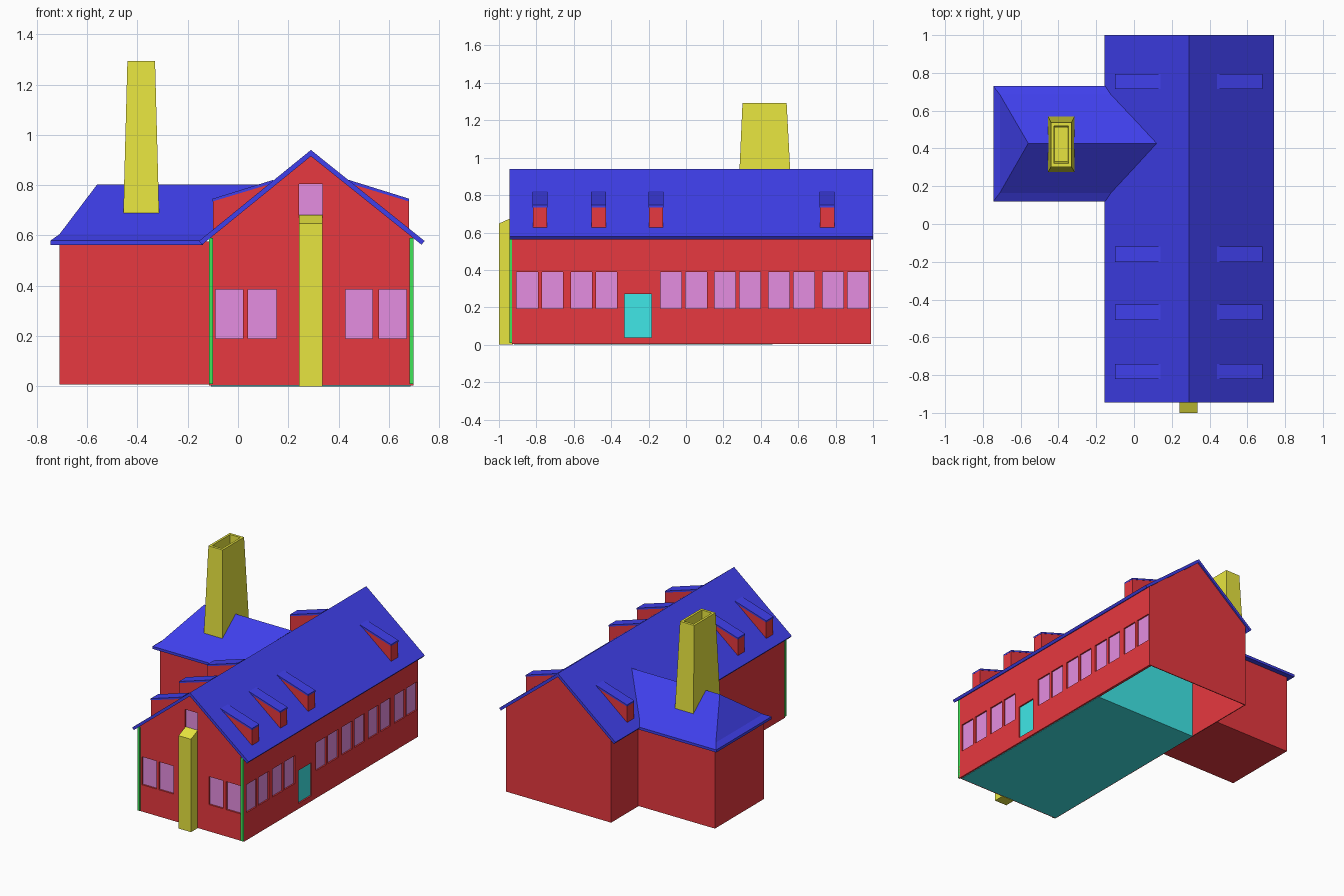
import bpy, bmesh

if "Cube" in bpy.data.objects:
    bpy.data.objects.remove(bpy.data.objects["Cube"])

def mat(name, rgb):
    m = bpy.data.materials.new(name)
    m.diffuse_color = (*rgb, 1)
    m.use_nodes = True
    m.node_tree.nodes["Principled BSDF"].inputs["Base Color"].default_value = m.diffuse_color
    return m

RED = mat("red", (0.8, 0.04, 0.05))
BLUE = mat("blue", (0.05, 0.05, 0.83))
YELLOW = mat("yellow", (0.8, 0.78, 0.05))
PINK = mat("pink", (0.78, 0.27, 0.75))
TEAL = mat("teal", (0.05, 0.8, 0.8))
GREEN = mat("green", (0.05, 0.78, 0.1))

def finish(name, bm, material):
    bmesh.ops.recalc_face_normals(bm, faces=bm.faces)
    me = bpy.data.meshes.new(name)
    bm.to_mesh(me)
    bm.free()
    me.materials.append(material)
    ob = bpy.data.objects.new(name, me)
    bpy.context.collection.objects.link(ob)
    return ob

def add_prism(bm, pts, y0, y1):
    """Extrude an x-z profile from y0 to y1."""
    f = bm.faces.new([bm.verts.new((x, y0, z)) for x, z in pts])
    ext = bmesh.ops.extrude_face_region(bm, geom=[f])["geom"]
    bmesh.ops.translate(bm, vec=(0, y1 - y0, 0),
                        verts=[v for v in ext if isinstance(v, bmesh.types.BMVert)])
    # keep both end caps
    if not f.is_valid:
        bm.faces.new([v for v in bm.verts if v.co.y == y0])

def add_box(bm, x0, x1, y0, y1, z0, z1):
    add_prism(bm, [(x0, z0), (x1, z0), (x1, z1), (x0, z1)], y0, y1)

def prism(name, pts, y0, y1, material):
    bm = bmesh.new()
    add_prism(bm, pts, y0, y1)
    return finish(name, bm, material)

def boxes(name, dims, material):
    bm = bmesh.new()
    for d in dims:
        add_box(bm, *d)
    return finish(name, bm, material)

CX = 0.29          # ridge line of the main house
XL, XR = -0.115, 0.698
YF, YB = -0.93, 0.99

# Main house walls with gables
walls = prism("main_walls", [(XL, .003), (XR, .003), (XR, .59), (CX, .918), (XL, .59)],
              YF, YB, RED)

# Openings: (start, end, bottom, top)
front = [(-.09, .02, .19, .385), (.04, .153, .19, .385), (.428, .536, .19, .385),
         (.56, .67, .19, .385), (.242, .337, .66, .805)]
side = [(s, s + .113, .195, .39) for s in
        (-.905, -.77, -.615, -.482, -.136, -.002, .152, .286, .44, .574, .73, .864)]
door = (-.328, -.185, .04, .27)

cuts = [(a, b, YF - .05, YF + .015, c, d) for a, b, c, d in front]
cuts += [(XR - .012, XR + .05, a, b, c, d) for a, b, c, d in side + [door]]
cuts.append((XL + .006, XR - .018, .46, YB - .006, -.1, .55))   # open rear underside
cutter = boxes("opening_cutter", cuts, RED)
cutter.hide_render = True
cutter.hide_viewport = True
mod = walls.modifiers.new("openings", "BOOLEAN")
mod.object = cutter
mod.solver = "EXACT"

# Recessed panes and door
boxes("front_windows", [(a, b, YF + .012, YF + .018, c, d) for a, b, c, d in front], PINK)
boxes("side_windows", [(XR - .016, XR - .010, a, b, c, d) for a, b, c, d in side], PINK)
boxes("side_door", [(XR - .016, XR - .010, *door)], TEAL)

# Floor and inner partition seen from below
boxes("floor", [(XL + .008, XR - .012, YF + .01, .462, 0, .01)], TEAL)
boxes("partition", [(XL + .006, XR - .018, .45, .462, .005, .55)], TEAL)

# Corner posts
boxes("corner_posts", [(x, x + .016, YF - .014, YF + .006, .01, .59)
                       for x in (XL - .001, .682)], GREEN)

# Main roof, folded slab
prism("main_roof", [(CX, .94), (CX + .452, .578), (CX + .44, .563), (CX, .915),
                    (CX - .433, .563), (CX - .445, .578)], -.945, 1.0, BLUE)

# Shed dormers on both slopes
for i, y in enumerate((-.78, -.467, -.16, .755)):
    for side_name, s in (("right", 1), ("left", -1)):
        def prof(pts):
            return [(CX + s * x, z) for x, z in pts]
        prism(f"dormer_wall_{side_name}_{i}",
              prof([(.39, .59), (.39, .737), (.15, .81), (.15, .78)]), y - .038, y + .038, RED)
        prism(f"dormer_roof_{side_name}_{i}",
              prof([(.391, .735), (.391, .746), (.15, .821), (.15, .808)]), y - .04, y + .04, BLUE)

# Side annex walls
boxes("annex_walls", [(-.71, XL + .003, .155, .695, .008, .575)], RED)

# Annex hip roof: eave ring, slight flare, ridge running into the main roof
bm = bmesh.new()
def ring(x0, x1, y0, y1, z):
    return [bm.verts.new(p) for p in ((x0, y0, z), (x1, y0, z), (x1, y1, z), (x0, y1, z))]
low = ring(-.745, -.14, .12, .73, .562)
eave = ring(-.745, -.14, .12, .73, .58)
flare = ring(-.71, -.12, .165, .685, .605)
r0, r1 = bm.verts.new((-.56, .427, .803)), bm.verts.new((.12, .427, .803))
bm.faces.new(low)
for a, b in ((low, eave), (eave, flare)):
    for i in range(4):
        j = (i + 1) % 4
        bm.faces.new((a[i], a[j], b[j], b[i]))
bm.faces.new((flare[0], flare[1], r1, r0))
bm.faces.new((flare[1], flare[2], r1))
bm.faces.new((flare[2], flare[3], r0, r1))
bm.faces.new((flare[3], flare[0], r0))
finish("annex_roof", bm, BLUE)

# Tall tapered hollow chimney on the annex
bm = bmesh.new()
rings = [ring(-.456, -.314, .275, .57, .69), ring(-.44, -.33, .302, .538, 1.293),
         ring(-.424, -.346, .32, .52, 1.293), ring(-.418, -.352, .33, .51, .95)]
for a, b in zip(rings, rings[1:]):
    for i in range(4):
        j = (i + 1) % 4
        bm.faces.new((a[i], a[j], b[j], b[i]))
bm.faces.new(rings[0])
bm.faces.new(rings[-1])
finish("annex_chimney", bm, YELLOW)

# Front chimney with sloped top
bm = bmesh.new()
add_box(bm, .242, .337, -1.0, YF + .005, 0, .682)
for v in bm.verts:
    if v.co.y < -.99 and v.co.z > .5:
        v.co.z = .648
finish("front_chimney", bm, YELLOW)
